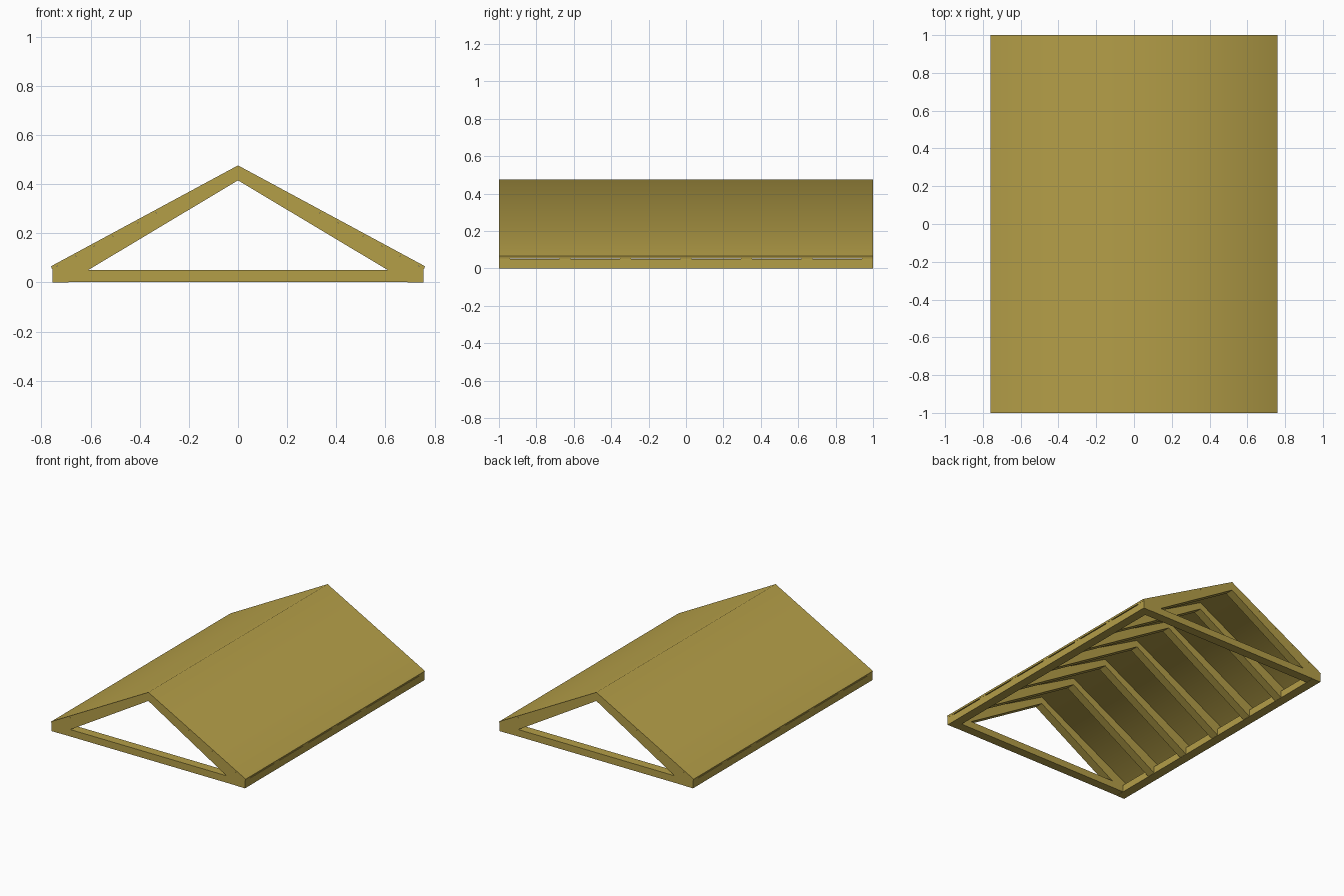
import bpy, math

if "Cube" in bpy.data.objects:
    bpy.data.objects.remove(bpy.data.objects["Cube"])

wood = bpy.data.materials.new("ochre wood")
wood.diffuse_color = (0.456, 0.342, 0.064, 1)
wood.use_nodes = True
wood.node_tree.nodes["Principled BSDF"].inputs["Base Color"].default_value = wood.diffuse_color


def extrude_profile(name, pts, y0, y1):
    """Closed x-z outline (counter-clockwise seen from the front) swept along y."""
    n = len(pts)
    verts = [(x, y, z) for y in (y0, y1) for x, z in pts]
    faces = [list(range(n)), list(range(2 * n - 1, n - 1, -1))]
    for i in range(n):
        j = (i + 1) % n
        faces.append([j, i, n + i, n + j])
    mesh = bpy.data.meshes.new(name)
    mesh.from_pydata(verts, [], faces)
    mesh.materials.append(wood)
    obj = bpy.data.objects.new(name, mesh)
    bpy.context.collection.objects.link(obj)
    return obj


def box(name, x0, x1, y0, y1, z0, z1):
    return extrude_profile(name, [(x0, z0), (x1, z0), (x1, z1), (x0, z1)], y0, y1)


# Roof covering: thin folded sheet, softly shaded over the ridge
roof = extrude_profile("roof_covering", [
    (-0.757, 0.054), (0, 0.463), (0.757, 0.054),
    (0.76, 0.066), (0, 0.476), (-0.76, 0.066)], -1, 1)
bpy.context.view_layer.objects.active = roof
roof.select_set(True)
bpy.ops.object.shade_smooth_by_angle(angle=math.radians(59))

# Wall plates along both eaves
for side, name in ((-1, "left_wall_plate"), (1, "right_wall_plate")):
    xs = sorted((side * 0.69, side * 0.755))
    box(name, xs[0], xs[1], -1, 1, 0, 0.05)

# Seven pairs of rafters, ends flush with the gables
count, width = 7, 0.06
for i in range(count):
    y = -1 + i * (2 - width) / (count - 1)
    extrude_profile(f"rafter_pair_{i + 1}", [
        (-0.755, 0.002), (-0.69, 0.002), (0, 0.415), (0.69, 0.002), (0.755, 0.002),
        (0.755, 0.055), (0, 0.463), (-0.755, 0.055)], y, y + width)

# Tie beams across the two gables
box("front_tie_beam", -0.69, 0.69, -1, -0.935, 0.001, 0.05)
box("back_tie_beam", -0.69, 0.69, 0.935, 1, 0.001, 0.05)
